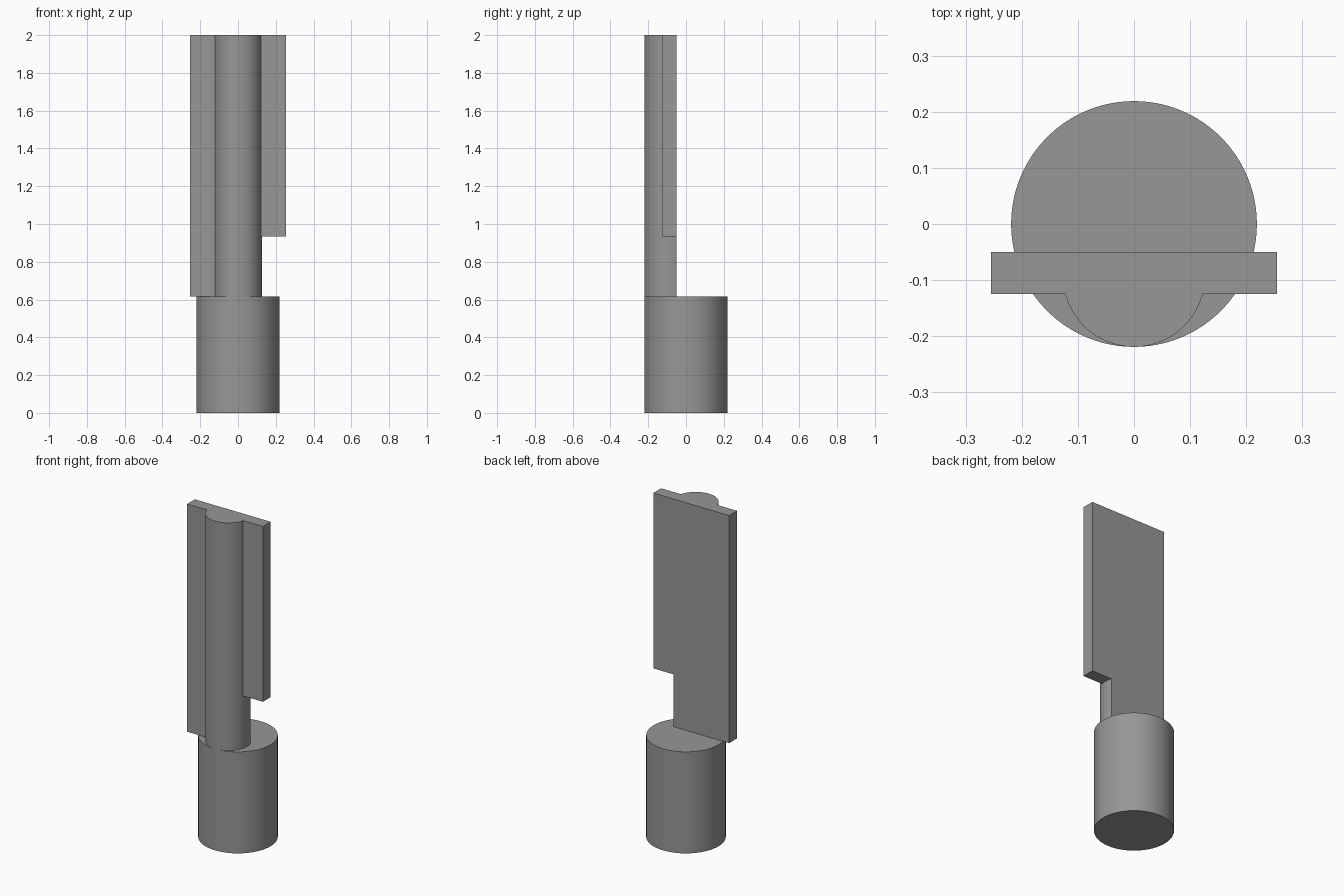
import bpy, bmesh, math

if "Cube" in bpy.data.objects:
    bpy.data.objects.remove(bpy.data.objects["Cube"])

grey = bpy.data.materials.new("steel grey")
grey.diffuse_color = (0.31, 0.31, 0.31, 1)
grey.use_nodes = True
grey.node_tree.nodes["Principled BSDF"].inputs["Base Color"].default_value = grey.diffuse_color

COLLAR_R, COLLAR_TOP, TOP = 0.219, 0.617, 2.0
BACK, FRONT, WING_X = -0.05, -0.125, 0.255   # blade depth range and half width
ROD_R = 0.1265
ROD_Y = -COLLAR_R + ROD_R                    # rod is tangent to the collar front
FIN_BOTTOM = 0.935


def extrude(name, outline, z0, z1):
    """Prism from a counter-clockwise xy outline."""
    bm = bmesh.new()
    face = bm.faces.new([bm.verts.new((x, y, z0)) for x, y in outline])
    top = bmesh.ops.extrude_face_region(bm, geom=[face], use_keep_orig=True)["geom"]
    for v in top:
        if isinstance(v, bmesh.types.BMVert):
            v.co.z = z1
    bmesh.ops.recalc_face_normals(bm, faces=bm.faces)
    mesh = bpy.data.meshes.new(name)
    bm.to_mesh(mesh)
    bm.free()
    mesh.materials.append(grey)
    obj = bpy.data.objects.new(name, mesh)
    bpy.context.collection.objects.link(obj)
    return obj


def arc(radius, cy, a0, a1, n):
    return [(radius * math.cos(a0 + (a1 - a0) * i / n),
             cy + radius * math.sin(a0 + (a1 - a0) * i / n)) for i in range(n + 1)]


# Round collar at the base
collar = extrude("collar", arc(COLLAR_R, 0, 0, math.tau * 95 / 96, 95), 0, COLLAR_TOP)

# Half-round rod with the full-length left wing, flat at the back
left_a = -math.pi - math.asin((FRONT - ROD_Y) / ROD_R)   # where the left wing meets the rod
left_a = -math.pi + math.asin((ROD_Y - FRONT) / ROD_R)
right_a = math.asin((BACK - ROD_Y) / ROD_R)              # where the flat back meets the rod
outline = [(-WING_X, BACK), (-WING_X, FRONT)] + arc(ROD_R, ROD_Y, left_a, right_a, 48)
blade = extrude("blade", outline, COLLAR_TOP, TOP)

# Shorter right wing, merged into the blade
fin = extrude("right_wing", [(0.03, BACK), (0.03, FRONT), (WING_X, FRONT), (WING_X, BACK)],
              FIN_BOTTOM, TOP)
union = blade.modifiers.new("join wing", "BOOLEAN")
union.operation, union.solver, union.object = "UNION", "EXACT", fin
bpy.context.view_layer.objects.active = blade
blade.select_set(True)
bpy.ops.object.modifier_apply(modifier=union.name)
bpy.data.objects.remove(fin)

# Smooth the round walls, keep hard edges
for obj in (collar, blade):
    bpy.ops.object.select_all(action="DESELECT")
    obj.select_set(True)
    bpy.context.view_layer.objects.active = obj
    bpy.ops.object.shade_smooth_by_angle(angle=math.radians(30))
